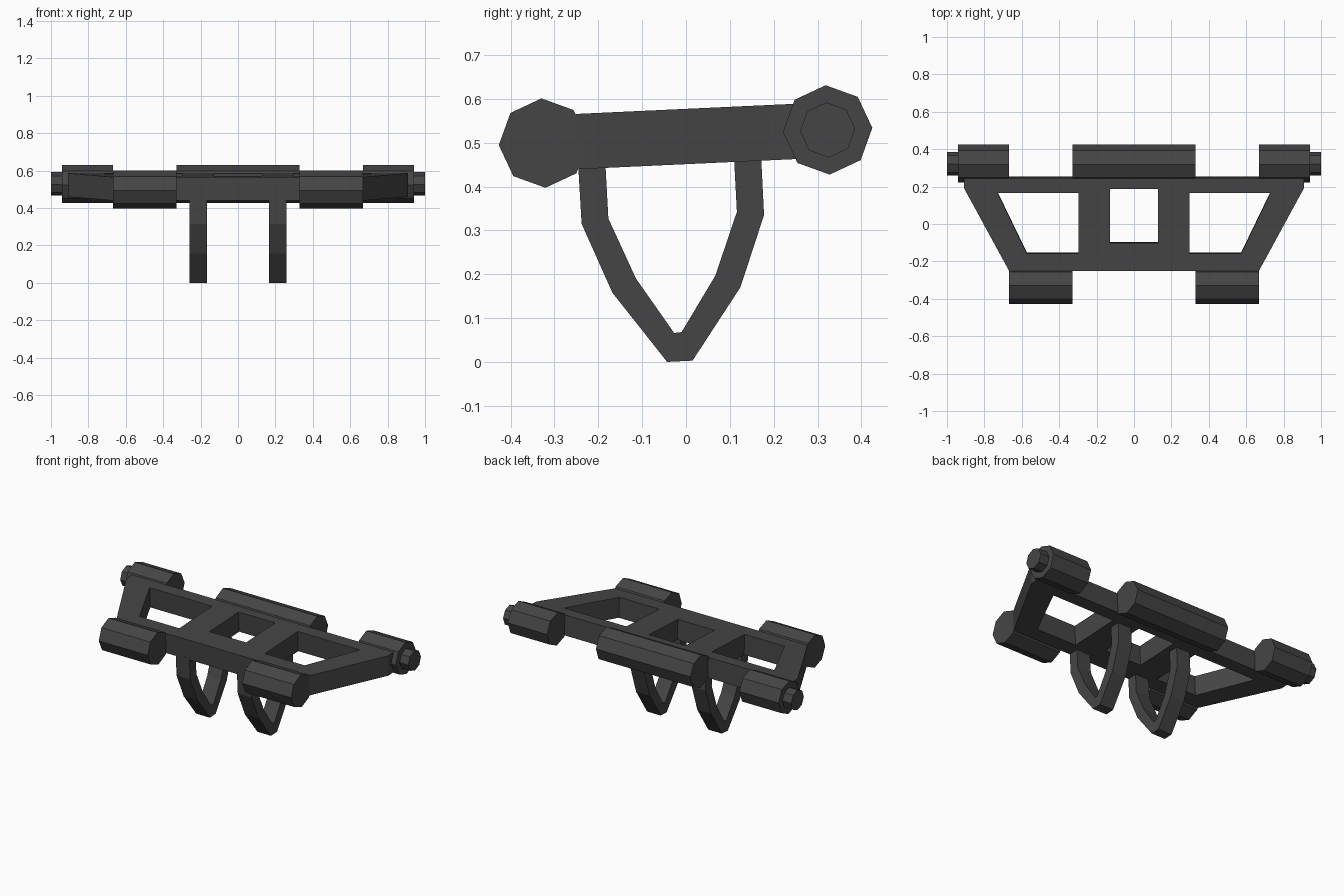
import bpy, bmesh, math
from mathutils import Matrix

if "Cube" in bpy.data.objects:
    bpy.data.objects.remove(bpy.data.objects["Cube"])

TILT = math.atan(0.0463)
mat = bpy.data.materials.new("dark_grey")
mat.diffuse_color = (0.06, 0.06, 0.06, 1)
mat.use_nodes = True
mat.node_tree.nodes["Principled BSDF"].inputs["Base Color"].default_value = mat.diffuse_color


def add_object(name, mesh):
    obj = bpy.data.objects.new(name, mesh)
    bpy.context.collection.objects.link(obj)
    mesh.materials.append(mat)
    return obj


def prism(name, profile, x0, x1):
    """Extrude a (y, z) profile along x."""
    bm = bmesh.new()
    face = bm.faces.new([bm.verts.new((x0, y, z)) for y, z in profile])
    ext = bmesh.ops.extrude_face_region(bm, geom=[face], use_keep_orig=True)
    verts = [g for g in ext["geom"] if isinstance(g, bmesh.types.BMVert)]
    bmesh.ops.translate(bm, verts=verts, vec=(x1 - x0, 0, 0))
    bmesh.ops.recalc_face_normals(bm, faces=bm.faces)
    mesh = bpy.data.meshes.new(name)
    bm.to_mesh(mesh)
    bm.free()
    return add_object(name, mesh)


def octagon(y, z, r):
    return [(y + r * math.cos(TILT + k * math.pi / 4),
             z + r * math.sin(TILT + k * math.pi / 4)) for k in range(8)]


# Tilted frame plate with three windows
side_window = [(0.73, 0.17), (0.297, 0.17), (0.297, -0.155), (0.573, -0.155)]
loops = [
    [(-0.668, -0.248), (0.668, -0.248), (0.908, 0.193), (0.908, 0.25),
     (-0.908, 0.25), (-0.908, 0.193)],
    [(-0.127, -0.098), (0.127, -0.098), (0.127, 0.19), (-0.127, 0.19)],
    side_window,
    [(-x, y) for x, y in side_window],
]
curve = bpy.data.curves.new("frame_outline", 'CURVE')
curve.dimensions = '2D'
curve.fill_mode = 'BOTH'
curve.extrude = 0.063
for pts in loops:
    spline = curve.splines.new('POLY')
    spline.points.add(len(pts) - 1)
    for p, (x, y) in zip(spline.points, pts):
        p.co = (x, y, 0, 1)
    spline.use_cyclic_u = True
outline = bpy.data.objects.new("frame_outline", curve)
bpy.context.collection.objects.link(outline)
deps = bpy.context.evaluated_depsgraph_get()
mesh = bpy.data.meshes.new_from_object(outline.evaluated_get(deps))
bpy.data.objects.remove(outline)
bm = bmesh.new()
bm.from_mesh(mesh)
bmesh.ops.remove_doubles(bm, verts=bm.verts, dist=1e-4)
bmesh.ops.recalc_face_normals(bm, faces=bm.faces)
bmesh.ops.transform(bm, verts=bm.verts, matrix=Matrix.Translation((0, 0, 0.514))
                    @ Matrix.Rotation(TILT, 4, 'X'))
for f in bm.faces:
    f.smooth = False
bm.to_mesh(mesh)
bm.free()
mesh.materials.clear()
add_object("frame_plate", mesh)

# Hinge barrels, end pins and hanging hooks
front = octagon(-0.325, 0.499, 0.102)
back = octagon(0.323, 0.529, 0.102)
pin = octagon(0.323, 0.529, 0.063)
hook = [(-0.246, 0.45), (-0.238, 0.315), (-0.168, 0.158), (-0.043, 0.0),
        (0.015, 0.003), (0.124, 0.17), (0.178, 0.335), (0.171, 0.475),
        (0.109, 0.475), (0.116, 0.342), (0.067, 0.197), (-0.01, 0.068),
        (-0.027, 0.066), (-0.114, 0.19), (-0.177, 0.327), (-0.184, 0.455)]

prism("back_centre_barrel", back, -0.328, 0.328)
for side, s in (("left", -1), ("right", 1)):
    prism(side + "_front_barrel", front, s * 0.328, s * 0.668)
    prism(side + "_back_barrel", back, s * 0.668, s * 0.94)
    prism(side + "_end_pin", pin, s * 0.92, s * 1.0)
    prism(side + "_hook", hook, s * 0.165, s * 0.26)
